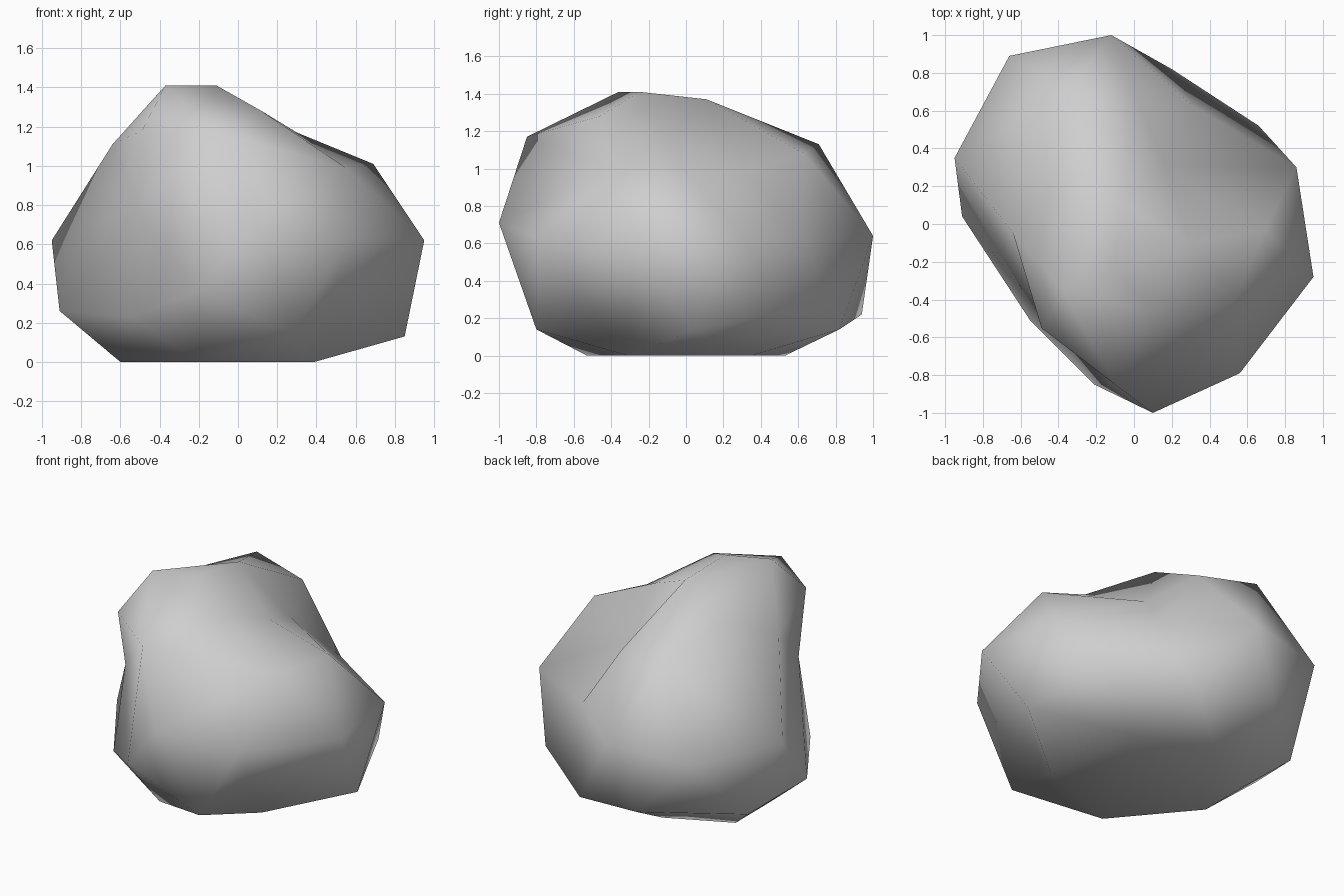
import bpy
import bmesh
from mathutils import Vector

# Remove the default cube only
default_cube = bpy.data.objects.get("Cube")
if default_cube:
    bpy.data.objects.remove(default_cube, do_unlink=True)


def make_material(name, colour):
    material = bpy.data.materials.new(name)
    material.use_nodes = True
    material.diffuse_color = colour
    shader = next(n for n in material.node_tree.nodes if n.type == "BSDF_PRINCIPLED")
    shader.inputs["Base Color"].default_value = colour
    shader.inputs["Roughness"].default_value = 0.9
    return material


# Corners of the boulder, grouped in bands from the ground up
base_corners = [
    (.39, -.31, 0), (-.2, -.53, 0), (-.6, -.05, 0),
    (-.6, .34, 0), (-.2, .53, 0), (.3, .35, 0),
]
lower_corners = [
    (.85, .03, .13), (.28, -.8, .14), (-.21, -.85, .36), (-.55, -.51, .23),
    (-.91, .04, .26), (-.8, .5, .17), (-.3, .94, .22), (.2, .82, .14), (.66, .52, .24),
]
middle_corners = [
    (.95, -.28, .62), (.56, -.79, .63), (.1, -1, .71),
    (-.95, .35, .62), (-.66, .89, .6), (-.12, 1, .64), (.86, .3, .62),
]
upper_corners = [
    (.69, -.03, 1.01), (.55, -.38, .99), (-.1, -.85, 1.17), (-.49, -.55, 1.18),
    (-.64, -.05, 1.11), (-.36, .71, 1.13), (.03, .63, 1.08),
]
crown_corners = [(-.37, -.36, 1.41), (-.11, -.25, 1.41), (-.07, .11, 1.37)]
# Shallow dents that pull the skin inwards
dent_corners = [
    (.32, .62, .65), (.17, .31, .99), (-.52, -.43, .78),
    (.12, -.46, 1.28), (.3, -.1, 1.17), (-.4, .2, 1.22),
]


def build_boulder(name, bands, material):
    """Join the corners as seen from the core, so that dents stay hollow."""
    core = Vector((0, 0, .65))
    bm = bmesh.new()
    places = {}
    for band in bands:
        for corner in band:
            point = Vector(corner)
            vert = bm.verts.new((point - core).normalized())
            places[vert] = point
    bmesh.ops.convex_hull(bm, input=bm.verts[:])
    for vert, point in places.items():
        vert.co = point
    bmesh.ops.recalc_face_normals(bm, faces=bm.faces[:])
    for face in bm.faces:
        face.smooth = True
    mesh = bpy.data.meshes.new(name)
    bm.to_mesh(mesh)
    bm.free()
    mesh.materials.append(material)
    boulder = bpy.data.objects.new(name, mesh)
    bpy.context.collection.objects.link(boulder)
    return boulder


# Single smooth-shaded boulder
stone_grey = make_material("stone_grey", (.62, .62, .62, 1))
build_boulder(
    "boulder",
    [base_corners, lower_corners, middle_corners,
     upper_corners, crown_corners, dent_corners],
    stone_grey,
)
